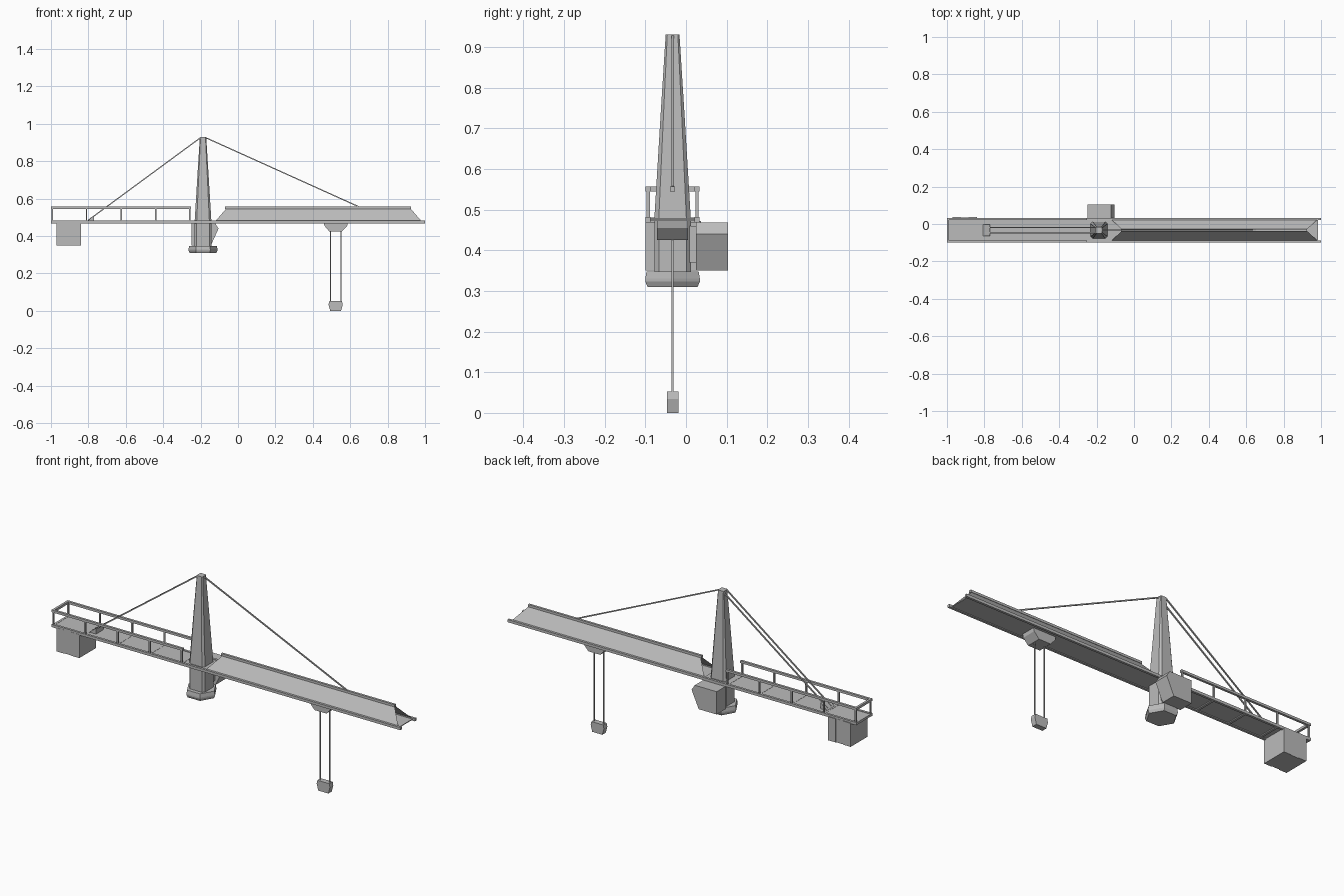
import bpy, bmesh, math
from mathutils import Vector

old = bpy.data.objects.get("Cube")
if old:
    bpy.data.objects.remove(old, do_unlink=True)

CY = -0.033            # centre line of the jibs
TX = -0.187            # mast centre
HALF = 0.06            # half spacing of the chords
DECK = 0.475           # chord height
TOP = 0.55             # handrail and ridge height

grey = bpy.data.materials.new("steel_grey")
grey.use_nodes = True
COLOR = (0.5, 0.5, 0.5, 1)
grey.diffuse_color = COLOR
grey.node_tree.nodes["Principled BSDF"].inputs["Base Color"].default_value = COLOR


def finish(name, bm, closed=True):
    if closed:
        bmesh.ops.recalc_face_normals(bm, faces=bm.faces)
    mesh = bpy.data.meshes.new(name)
    bm.to_mesh(mesh)
    bm.free()
    mesh.materials.append(grey)
    obj = bpy.data.objects.new(name, mesh)
    bpy.context.collection.objects.link(obj)
    return obj


def loft(name, rings):
    """Skin a stack of matching rings and cap both ends."""
    bm = bmesh.new()
    rows = [[bm.verts.new(p) for p in ring] for ring in rings]
    n = len(rows[0])
    for a, b in zip(rows, rows[1:]):
        for i in range(n):
            j = (i + 1) % n
            bm.faces.new((a[i], a[j], b[j], b[i]))
    bm.faces.new(rows[0])
    bm.faces.new(rows[-1])
    return finish(name, bm)


def rect(x0, x1, y0, y1, z):
    return [(x0, y0, z), (x1, y0, z), (x1, y1, z), (x0, y1, z)]


def box(name, x0, x1, y0, y1, z0, z1):
    return loft(name, [rect(x0, x1, y0, y1, z0), rect(x0, x1, y0, y1, z1)])


def prism(name, profile, y0, y1):
    """Extrude an x-z profile along y."""
    return loft(name, [[(x, y, z) for x, z in profile] for y in (y0, y1)])


def rod(name, start, end, radius, sides=4):
    a, b = Vector(start), Vector(end)
    turn = (b - a).to_track_quat('Z', 'Y')
    ring = [turn @ Vector((radius * math.cos(t), radius * math.sin(t), 0))
            for t in (math.tau * (i + 0.5) / sides for i in range(sides))]
    return loft(name, [[a + v for v in ring], [b + v for v in ring]])


def chamfered(half, cut, z):
    """Square mast section with cut corners."""
    h, c = half, half - cut
    pts = [(h, -c), (h, c), (c, h), (-c, h), (-h, c), (-h, -c), (-c, -h), (c, -h)]
    return [(TX + x, CY + y, z) for x, y in pts]


def hexagon(r, z):
    return [(TX + r * math.cos(i * math.pi / 3), CY + r * math.sin(i * math.pi / 3), z)
            for i in range(6)]


# Mast and slewing base
loft("mast", [chamfered(0.045, 0.011, 0.34), chamfered(0.045, 0.011, 0.475),
              chamfered(0.029, 0.007, 0.74), chamfered(0.017, 0.004, 0.93)])
loft("slewing_base", [hexagon(0.071, 0.31), hexagon(0.0775, 0.323),
                      hexagon(0.0775, 0.33), hexagon(0.074, 0.348)])

# Operator cab with a raked window side
prism("cab", [(-0.248, 0.35), (-0.145, 0.35), (-0.104, 0.44),
              (-0.122, 0.468), (-0.248, 0.468)], 0.025, 0.103)
box("cab_mount", -0.23, -0.15, 0.0, 0.03, 0.37, 0.46)

# Full-length bottom chords, handrails and posts on both sides
posts = [-0.993, -0.81, -0.625, -0.44, -0.257]
for side, tag in ((-1, "front"), (1, "back")):
    y = CY + side * HALF
    box(f"{tag}_chord", -1, 1, y - 0.006, y + 0.006, 0.468, 0.482)
    box(f"{tag}_handrail", -1, -0.25, y - 0.006, y + 0.006, TOP - 0.005, TOP + 0.007)
    for x in posts:
        box(f"{tag}_post", x - 0.004, x + 0.004, y - 0.004, y + 0.004, DECK, TOP)

# Counter-jib deck, cross beams and end rail
box("counter_deck", -0.995, -0.12, CY - HALF, CY + HALF, 0.473, 0.479)
box("end_handrail", -1, -0.988, CY - HALF, CY + HALF, TOP - 0.005, TOP + 0.007)
for x in posts:
    box("cross_beam", x - 0.006, x + 0.006, CY - HALF, CY + HALF, 0.468, 0.48)

# Main jib: open tent of thin panels with a floor and a ridge rail
box("jib_floor", -0.125, 0.985, CY - HALF, CY + HALF, 0.472, 0.476)
for side, tag in ((-1, "front"), (1, "back")):
    bm = bmesh.new()
    y = CY + side * HALF
    corners = [(-0.125, y, DECK), (0.985, y, DECK), (0.92, CY, TOP), (-0.06, CY, TOP)]
    bm.faces.new([bm.verts.new(p) for p in (corners if side < 0 else corners[::-1])])
    finish(f"{tag}_jib_panel", bm, closed=False)
box("ridge_rail", -0.07, 0.925, CY - 0.006, CY + 0.006, TOP - 0.005, TOP + 0.007)

# Counterweight slabs, the middle one slightly recessed
for x0, x1, inset in ((-0.97, -0.926, 0), (-0.926, -0.884, 0.003), (-0.884, -0.84, 0)):
    box("counterweight", x0, x1, -0.1 + inset, 0.037 - inset, 0.35, 0.472)

# Tie cables and rear anchor
prism("tie_anchor", [(-0.808, 0.479), (-0.77, 0.479), (-0.77, 0.51)], CY - 0.03, CY + 0.03)
for y in (CY - 0.014, CY + 0.014):
    rod("rear_tie", (-0.8, y, 0.485), (TX - 0.012, y, 0.927), 0.0042)
rod("front_tie", (0.65, CY, 0.555), (TX + 0.012, CY, 0.927), 0.0042)

# Trolley, hoist ropes and hook block
loft("trolley", [rect(0.488, 0.556, CY - 0.038, CY + 0.038, 0.425),
                 rect(0.462, 0.584, CY - 0.038, CY + 0.038, 0.455),
                 rect(0.458, 0.588, CY - 0.038, CY + 0.038, 0.472)])
for x in (0.494, 0.55):
    rod("hoist_rope", (x, CY, 0.04), (x, CY, 0.43), 0.0035)
prism("hook_block", [(0.493, 0.0), (0.551, 0.0), (0.56, 0.034), (0.556, 0.052),
                     (0.488, 0.052), (0.484, 0.034)], CY - 0.014, CY + 0.014)
